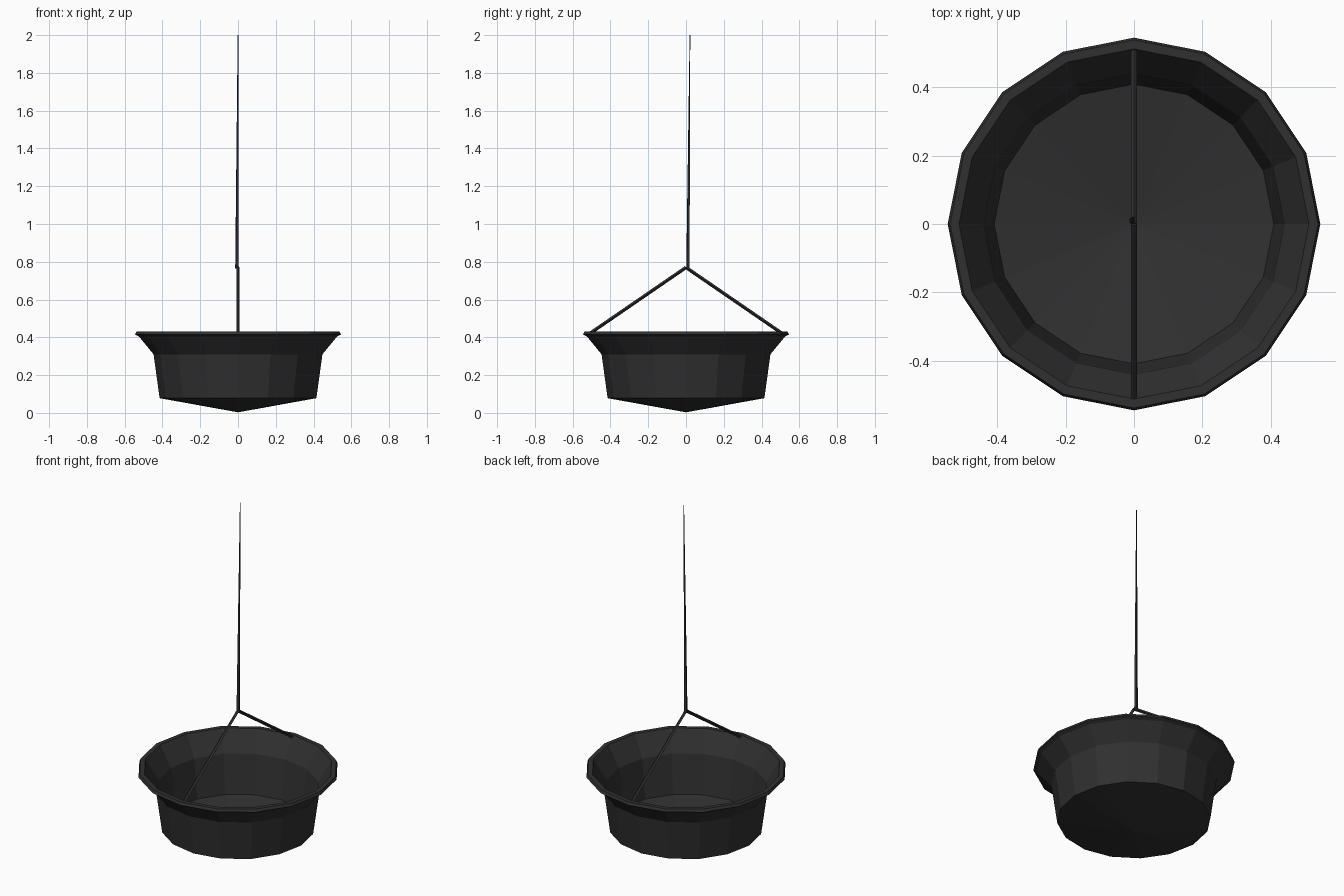
import bpy, bmesh, math
from mathutils import Vector

if "Cube" in bpy.data.objects:
    bpy.data.objects.remove(bpy.data.objects["Cube"])

mat = bpy.data.materials.new("charcoal black")
mat.diffuse_color = (0.03, 0.03, 0.03, 1)
mat.use_nodes = True
mat.node_tree.nodes["Principled BSDF"].inputs["Base Color"].default_value = mat.diffuse_color


def finish(name, bm):
    bmesh.ops.recalc_face_normals(bm, faces=bm.faces)
    mesh = bpy.data.meshes.new(name)
    bm.to_mesh(mesh)
    bm.free()
    mesh.materials.append(mat)
    obj = bpy.data.objects.new(name, mesh)
    bpy.context.collection.objects.link(obj)
    return obj


def lathe(name, profile, sides):
    """Closed solid: first and last profile points lie on the axis."""
    bm = bmesh.new()
    rings = []
    for r, z in profile[1:-1]:
        rings.append([bm.verts.new((r * math.cos(2 * math.pi * i / sides),
                                    r * math.sin(2 * math.pi * i / sides), z))
                      for i in range(sides)])
    for a, b in zip(rings, rings[1:]):
        for i in range(sides):
            j = (i + 1) % sides
            bm.faces.new((a[i], a[j], b[j], b[i]))
    for ring, (r, z) in ((rings[0], profile[0]), (rings[-1], profile[-1])):
        tip = bm.verts.new((0, 0, z))
        for i in range(sides):
            bm.faces.new((tip, ring[i], ring[(i + 1) % sides]))
    return finish(name, bm)


def rod(name, start, end, r1, r2, sides=4):
    start, end = Vector(start), Vector(end)
    d = end - start
    bm = bmesh.new()
    bmesh.ops.create_cone(bm, cap_ends=True, segments=sides,
                          radius1=r1, radius2=r2, depth=d.length)
    m = d.to_track_quat('Z', 'Y').to_matrix().to_4x4()
    m.translation = (start + end) / 2
    bm.transform(m)
    return finish(name, bm)


# Hanging pot: shallow cone base, tapered wall, flared lip, thin inner wall
lathe("pot", [(0, 0.003), (0.415, 0.078), (0.447, 0.31), (0.525, 0.405),
              (0.545, 0.415), (0.538, 0.431), (0.512, 0.431),
              (0.44, 0.312), (0.409, 0.083), (0, 0.01)], 16)

# Two straps from the lip to the apex
for side, label in ((-1, "front"), (1, "back")):
    rod(label + "_strap", (0, side * 0.51, 0.42), (0, 0, 0.77), 0.009, 0.009)

# Long tapering hanging cord
rod("hanging_cord", (-0.006, 0.01, 0.765), (0, 0.021, 2.0), 0.010, 0.002)
